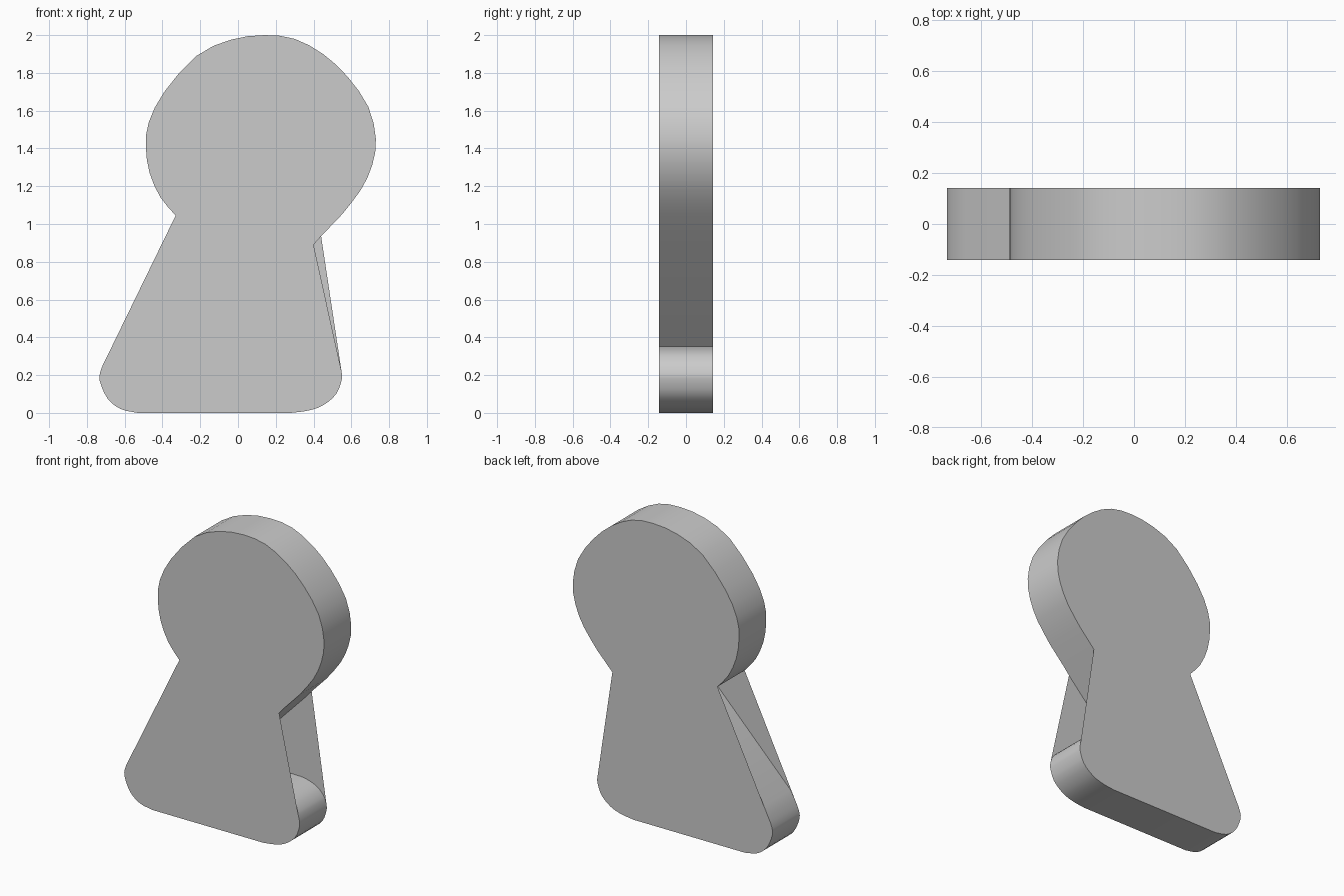
import bpy
from mathutils import Vector

if "Cube" in bpy.data.objects:
    bpy.data.objects.remove(bpy.data.objects["Cube"])

HALF = 0.142  # half thickness


def spline(pts, n=3):
    """Smooth (x, z) curve through the given points."""
    p = [Vector(q) for q in pts]
    p = [2 * p[0] - p[1]] + p + [2 * p[-1] - p[-2]]
    out = []
    for a, b, c, d in zip(p, p[1:], p[2:], p[3:]):
        for i in range(n):
            t = i / n
            out.append(0.5 * (2 * b + (c - a) * t + (2 * a - 5 * b + 4 * c - d) * t * t
                              + (3 * b - a - 3 * c + d) * t ** 3))
    return out + [p[-2]]


def make(name, verts, faces, smooth=False):
    me = bpy.data.meshes.new(name)
    me.from_pydata(verts, [], faces)
    ob = bpy.data.objects.new(name, me)
    bpy.context.collection.objects.link(ob)
    if smooth:
        bpy.context.view_layer.objects.active = ob
        ob.select_set(True)
        bpy.ops.object.shade_smooth_by_angle(angle=0.6)
        ob.select_set(False)


# round head, clockwise from the left neck
head = spline([(-.33, 1.045), (-.41, 1.14), (-.468, 1.27), (-.488, 1.41), (-.472, 1.54),
               (-.39, 1.70), (-.22, 1.89), (-.04, 1.975), (.14, 2.0), (.30, 1.98),
               (.45, 1.90), (.58, 1.78), (.69, 1.62), (.73, 1.45), (.71, 1.31),
               (.65, 1.18), (.55, 1.05)], 2)
# rounded lower corners
right_corner = spline([(.548, .22), (.55, .18), (.52, .10), (.45, .04), (.37, .012), (.28, 0)])
left_corner = spline([(-.53, 0), (-.62, .02), (-.69, .075), (-.732, .17), (-.725, .23), (-.70, .285)])
# recessed walls seen through the open sides
ledge = spline([(-.12, .352), (.30, .352), (.40, .345), (.48, .315), (.53, .265), (.548, .22)])
slope = [Vector(q) for q in ((-.665, .345), (-.14, .88))]
inner = spline([(.12, 1.12), (.26, 1.25), (.35, 1.40), (.34, 1.55), (.25, 1.66), (.12, 1.70),
                (-.02, 1.65), (-.09, 1.53), (-.11, 1.35), (-.13, 1.15), (-.19, 1.06),
                (-.27, 1.02), (-.33, 1.045)])

# side wall: one closed ribbon across the thickness
loop = head + [Vector((.44, .935)), Vector((.40, .89))] + ledge + right_corner[1:] \
    + left_corner + slope + inner[:-1]
n = len(loop)
verts = [(p.x, y, p.y) for p in loop for y in (-HALF, HALF)]
faces = [(2 * i, 2 * i + 1, (2 * i + 3) % (2 * n), (2 * i + 2) % (2 * n)) for i in range(n)]
make("side_wall", verts, faces, True)

# flat keyhole plates, with slightly different right necks
for name, y, neck in (("front_plate", -HALF, [(.44, .935), (.40, .89)]),
                      ("back_plate", HALF, [(.44, .935)])):
    outline = head + [Vector(q) for q in neck] + right_corner + left_corner
    ring = list(range(len(outline)))
    make(name, [(p.x, y, p.y) for p in outline], [ring[::-1] if y < 0 else ring])
